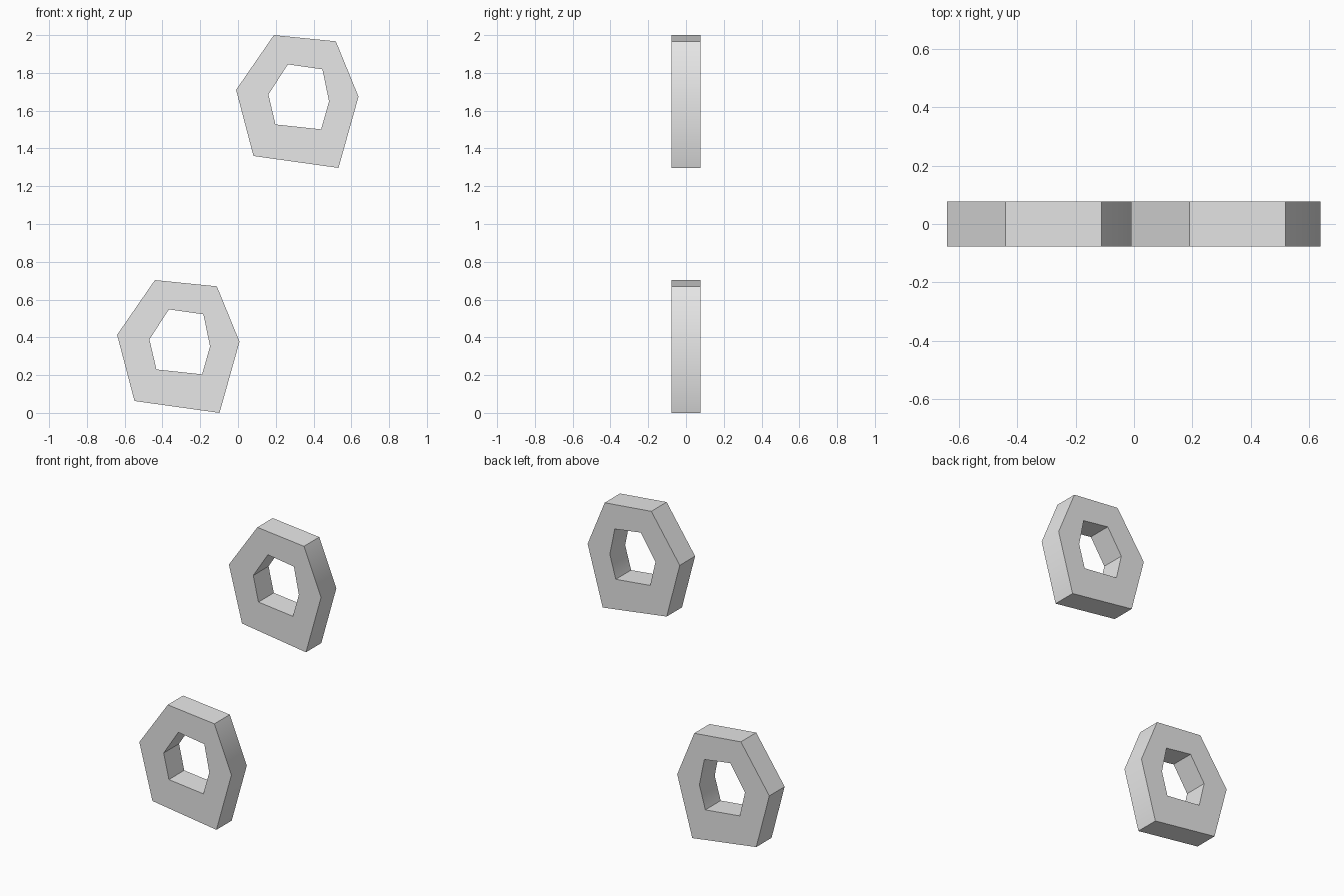
import bpy, bmesh, math

cube = bpy.data.objects.get("Cube")
if cube:
    bpy.data.objects.remove(cube, do_unlink=True)

GREY = (0.8, 0.8, 0.8, 1.0)
HALF_DEPTH = 0.077

# Six-sided ring profile in x, z: outer rim and matching hole
OUTER = [(-0.64, 0.413), (-0.44, 0.703), (-0.112, 0.67),
         (0.008, 0.377), (-0.098, 0.0), (-0.548, 0.063)]
INNER = [(-0.469, 0.389), (-0.366, 0.548), (-0.183, 0.522),
         (-0.148, 0.352), (-0.19, 0.204), (-0.432, 0.23)]

grey = bpy.data.materials.new("light grey")
grey.use_nodes = True
grey.diffuse_color = GREY
grey.node_tree.nodes["Principled BSDF"].inputs["Base Color"].default_value = GREY


def make_ring(name, dx, dz):
    bm = bmesh.new()

    def loop(profile, y):
        return [bm.verts.new((x + dx, y, z + dz)) for x, z in profile]

    # Rim and hole loops in order around the cross-section
    loops = [loop(OUTER, -HALF_DEPTH), loop(OUTER, HALF_DEPTH),
             loop(INNER, HALF_DEPTH), loop(INNER, -HALF_DEPTH)]
    n = len(OUTER)
    for a, b in zip(loops, loops[1:] + loops[:1]):
        for i in range(n):
            j = (i + 1) % n
            bm.faces.new((a[i], a[j], b[j], b[i]))
    bmesh.ops.recalc_face_normals(bm, faces=bm.faces[:])

    mesh = bpy.data.meshes.new(name)
    bm.to_mesh(mesh)
    bm.free()
    mesh.materials.append(grey)
    ring = bpy.data.objects.new(name, mesh)
    bpy.context.collection.objects.link(ring)

    # Soften only the shallow corners
    bpy.ops.object.select_all(action='DESELECT')
    ring.select_set(True)
    bpy.context.view_layer.objects.active = ring
    bpy.ops.object.shade_smooth_by_angle(angle=math.radians(42))


make_ring("lower_ring", 0.0, 0.0)
make_ring("upper_ring", 0.63, 1.297)
